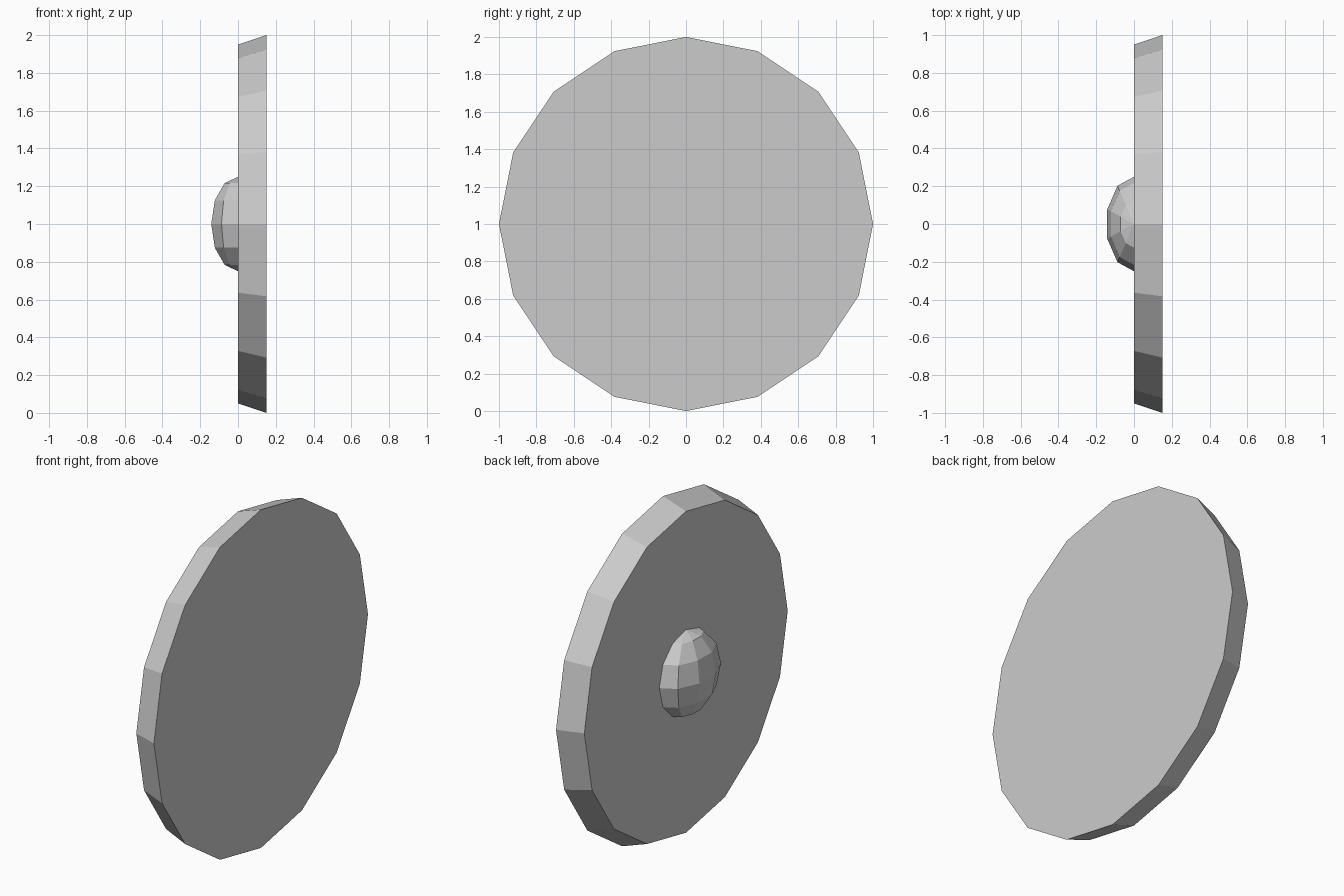
import bpy
from math import pi

if "Cube" in bpy.data.objects:
    bpy.data.objects.remove(bpy.data.objects["Cube"])

# Tapered 16-sided disc, axis along x, wider face at +x
bpy.ops.mesh.primitive_cone_add(vertices=16, radius1=0.95, radius2=1.0, depth=0.15,
                                location=(0.075, 0, 1), rotation=(0, pi / 2, 0))
bpy.context.object.name = "disc"

# Flattened low-poly boss, half sunk into the narrower face
bpy.ops.mesh.primitive_uv_sphere_add(segments=10, ring_count=6, radius=0.25, location=(0, 0, 1),
                                     rotation=(0, 0, pi))
boss = bpy.context.object
boss.name = "boss"
boss.scale.x = 0.149 / 0.25
